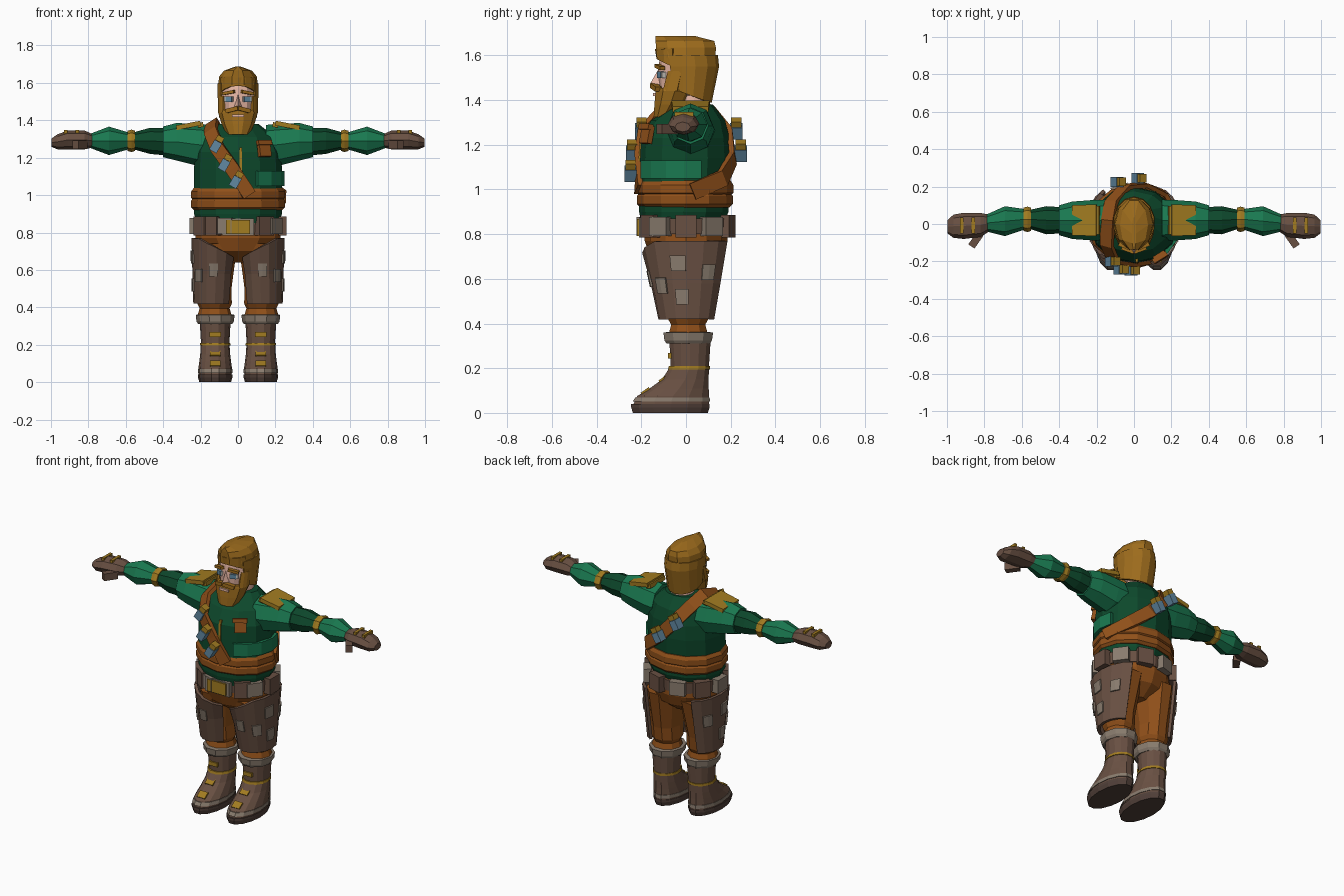
import bpy, bmesh
from math import cos, sin, pi, radians
from mathutils import Vector, Matrix, Euler

COL = dict(dark=(.004, .065, .025), green=(.01, .19, .08), gold=(.36, .20, .015), hair=(.34, .15, .012),
           orange=(.28, .08, .01), brown=(.14, .08, .055), grey=(.25, .20, .155), skin=(.82, .48, .38),
           blue=(.12, .25, .36), white=(.6, .57, .52), sole=(.08, .05, .04))
MATS = {}
for k, c in COL.items():
    MATS[k] = bpy.data.materials.new(k)
    MATS[k].diffuse_color = (*c, 1)


def make(name, mat, bm, mirror=False, thick=0):
    bmesh.ops.recalc_face_normals(bm, faces=bm.faces)
    me = bpy.data.meshes.new(name)
    bm.to_mesh(me)
    bm.free()
    me.materials.append(MATS[mat])
    ob = bpy.data.objects.new(name, me)
    bpy.context.collection.objects.link(ob)
    if thick:
        m = ob.modifiers.new("thickness", 'SOLIDIFY')
        m.thickness, m.offset = thick, 0
    if mirror:
        ob.modifiers.new("mirror", 'MIRROR').use_mirror_merge = False
    return ob


def skin_rings(bm, rings, closed, caps):
    vs = [[bm.verts.new(p) for p in r] for r in rings]
    n = len(vs[0])
    for a, b in zip(vs, vs[1:]):
        for i in range(n if closed else n - 1):
            j = (i + 1) % n
            bm.faces.new((a[i], a[j], b[j], b[i]))
    if caps:
        bm.faces.new(vs[0])
        bm.faces.new(vs[-1])


def loft(name, mat, rows, n=12, axis='z', mirror=False):
    """rows: (position on axis, centre a, centre b, radius a, radius b)"""
    rings = []
    for t, ca, cb, ra, rb in rows:
        pts = [(ca + ra * cos(2 * pi * i / n), cb + rb * sin(2 * pi * i / n)) for i in range(n)]
        rings.append([(a, b, t) if axis == 'z' else (t, a, b) for a, b in pts])
    bm = bmesh.new()
    skin_rings(bm, rings, True, True)
    return make(name, mat, bm, mirror)


def shell(name, mat, rows, a0, a1, n=8, thick=.02, mirror=False):
    """open curved sheet; rows: (z or function of 0..1, cx, cy, rx, ry)"""
    rings = []
    for z, cx, cy, rx, ry in rows:
        r = []
        for i in range(n + 1):
            f = i / n
            a = radians(a0 + (a1 - a0) * f)
            r.append((cx + rx * cos(a), cy + ry * sin(a), z(f) if callable(z) else z))
        rings.append(r)
    bm = bmesh.new()
    skin_rings(bm, rings, False, False)
    return make(name, mat, bm, mirror, thick)


def box(name, mat, loc, size, rot=(0, 0, 0), mirror=False):
    bm = bmesh.new()
    m = Matrix.Translation(loc) @ Euler([radians(r) for r in rot]).to_matrix().to_4x4() @ Matrix.Diagonal((*size, 1))
    bmesh.ops.create_cube(bm, size=1, matrix=m)
    return make(name, mat, bm, mirror)


# Torso, waist sash and belt
loft("jacket", 'dark', [(.85, 0, -.015, .22, .185), (.9, 0, -.01, .235, .2), (1.03, 0, -.01, .235, .203),
     (1.14, 0, -.005, .235, .205), (1.23, 0, -.005, .23, .2), (1.31, 0, .01, .2, .165), (1.38, 0, .035, .11, .085)])
loft("sash_lower", 'orange', [(.92, 0, -.005, .235, .2), (.935, 0, -.005, .25, .215), (.97, 0, -.005, .25, .215), (.985, 0, -.005, .24, .205)])
loft("sash_upper", 'orange', [(.975, 0, -.005, .24, .205), (.985, 0, -.005, .25, .217), (1.02, 0, -.005, .25, .217), (1.04, 0, -.005, .235, .205)])
shell("jacket_side_panel", 'green', [(1.05, 0, -.005, .238, .21), (1.13, 0, -.005, .238, .21)], -65, 20, 4)
loft("belt", 'brown', [(.8, 0, 0, .235, .19), (.87, 0, 0, .24, .195)])
for i in range(10):
    a = -90 + 36 * (i + .5) if i else None
    for s in ([a] if a is not None else [-54, -126]):
        r = radians(s)
        box("belt_pouch", 'grey' if i % 2 else 'brown', (.238 * cos(r), .195 * sin(r), .835),
            (.045, .095, .085 if i % 2 else .1), (0, 0, s))
box("belt_buckle", 'grey', (0, -.195, .83), (.17, .03, .09))
box("buckle_plate", 'gold', (0, -.205, .83), (.13, .03, .075))

# Chest details
box("chest_pocket", 'orange', (.14, -.175, 1.245), (.07, .025, .08), (-12, 0, 32))
box("pocket_flap", 'orange', (.14, -.18, 1.28), (.085, .025, .025), (-12, 0, 32))
box("placket", 'gold', (.015, -.2, 1.17), (.014, .02, .17), (-4, 0, 0))
for k in range(3):
    loft("collar_ring", 'white', [(1.29 + .022 * k, 0, -.03 + .012 * k, .085, .12), (1.305 + .022 * k, 0, -.03 + .012 * k, .08, .11)])

# Bandolier strap over the shoulder
path = [Vector(p) for p in [(.06, -.212, 1.0), (-.03, -.215, 1.14), (-.11, -.195, 1.25), (-.145, -.115, 1.34), (-.14, .02, 1.385),
        (-.12, .12, 1.345), (-.05, .195, 1.25), (.05, .21, 1.14), (.16, .165, 1.05), (.245, .03, .99)]]
rings = []
for i, p in enumerate(path):
    t = (path[min(i + 1, len(path) - 1)] - path[max(i - 1, 0)]).normalized()
    nrm = Vector((p.x, p.y, max(0, (p.z - 1.2) * 1.2))).normalized()
    side = t.cross(nrm).normalized() * .038
    nrm = nrm * .012
    rings.append([p + side + nrm, p - side + nrm, p - side - nrm, p + side - nrm])
bm = bmesh.new()
skin_rings(bm, rings, True, True)
make("bandolier_strap", 'orange', bm)
for x, y, z in [(-.12, -.2, 1.26), (-.075, -.242, 1.16), (-.015, -.248, 1.07), (-.09, .225, 1.26), (.02, .245, 1.16)]:
    box("vial", 'blue', (x, y, z), (.045, .055, .06), (0, 30, 0))
    box("vial_cap", 'gold', (x + .023, y, z + .04), (.04, .045, .03), (0, 30, 0))

# Arms
loft("shoulder_sleeve", 'green', [(.15, .02, 1.265, .11, .11), (.22, .02, 1.27, .108, .112), (.33, .02, 1.285, .1, .1), (.4, .02, 1.285, .08, .082)], 8, 'x', True)
loft("upper_arm", 'dark', [(.39, .02, 1.285, .07, .072), (.47, .02, 1.29, .075, .07), (.56, .025, 1.29, .05, .045)], 8, 'x', True)
loft("elbow_band", 'gold', [(.55, .025, 1.29, .062, .054), (.57, .025, 1.29, .068, .06), (.59, .025, 1.29, .062, .054)], 8, 'x', True)
loft("forearm", 'green', [(.585, .025, 1.29, .055, .045), (.69, .015, 1.29, .08, .076), (.79, .005, 1.29, .045, .038)], 8, 'x', True)
shell("shoulder_plate", 'gold', [(1.385, .2, .02, 0, .085), (1.36, .33, .02, 0, .08)], -90, 90, 4, .025, True)
box("shoulder_plate_rim", 'gold', (.2, .02, 1.375), (.03, .15, .025), (0, 12, 0), True)

# Gloves
loft("glove", 'brown', [(.775, .005, 1.29, .045, .035), (.82, -.005, 1.295, .064, .05), (.91, -.01, 1.295, .07, .05),
     (.965, -.012, 1.285, .062, .04), (.998, -.015, 1.28, .035, .022)], 8, 'x', True)
box("thumb", 'brown', (.845, -.085, 1.27), (.085, .04, .045), (0, 0, -55), True)
for x in (.86, .92):
    box("knuckle_band", 'gold', (x, -.008, 1.337), (.018, .085, .02), mirror=True)

# Trousers
loft("hips", 'orange', [(.64, 0, 0, .07, .08), (.7, 0, 0, .18, .16), (.77, 0, 0, .228, .185), (.87, 0, 0, .225, .185)])
loft("trouser_leg", 'orange', [(.32, .125, .015, .075, .075), (.36, .125, .01, .09, .09), (.395, .125, .01, .08, .08), (.42, .125, .01, .092, .095),
     (.5, .125, .01, .09, .105), (.74, .115, .005, .112, .165)], 10, mirror=True)


def chap(z, grow=0):
    t = (.76 - z) / .34
    return (.122 + .01 * t, .005 * t, .118 - .02 * t + grow, .188 - .068 * t + grow)


# Leg guards with sewn patches
shell("leg_guard", 'brown', [(lambda f: .67 + .1 * min(1, f * 2.2), *chap(.76)), (.58, *chap(.58)), (.42, *chap(.42))], -142, 72, 9, .018, True)
for z, a in [(.67, -12), (.6, -88), (.57, -45), (.52, -8), (.63, 35)]:
    shell("guard_patch", 'grey', [(z + .035, *chap(z + .035, .01)), (z - .035, *chap(z - .035, .01))], a - 11, a + 11, 2, .012, True)

# Boots
X = .122
loft("boot_sole", 'sole', [(0, X, -.07, .085, .172), (.025, X, -.07, .092, .18), (.04, X, -.07, .092, .18)], 14, mirror=True)
loft("boot", 'brown', [(.035, X, -.067, .088, .174), (.075, X, -.058, .09, .165), (.11, X, -.03, .085, .135), (.15, X, -.003, .08, .107),
     (.21, X, .017, .076, .088), (.33, X, .018, .083, .095)], 14, mirror=True)
loft("boot_welt", 'grey', [(.05, X, -.066, .093, .178), (.07, X, -.06, .092, .17)], 14, mirror=True)
loft("boot_cuff", 'grey', [(.31, X, .01, .09, .102), (.325, X, .01, .1, .112), (.36, X, .01, .104, .117), (.362, X, .01, .08, .09)], 10, mirror=True)
loft("boot_ring", 'gold', [(.195, X, .013, .082, .096), (.21, X, .015, .08, .094)], 14, mirror=True)
box("boot_badge", 'gold', (X, -.073, .255), (.06, .015, .025), mirror=True)
for y, z in [(-.1, .15), (-.18, .095)]:
    box("boot_buckle", 'gold', (X, y, z), (.055, .045, .018), (35, 0, 0), True)

# Head and face
loft("head", 'skin', [(1.3, 0, .04, .075, .07), (1.42, 0, .035, .07, .07), (1.44, 0, -.015, .09, .105), (1.5, 0, -.018, .097, .108),
     (1.57, 0, -.015, .097, .105), (1.63, 0, -.01, .08, .1)])
bm = bmesh.new()
nv = [bm.verts.new(p) for p in [(-.022, -.115, 1.47), (.022, -.115, 1.47), (0, -.16, 1.475), (0, -.12, 1.545)]]
for f in [(0, 1, 2), (0, 2, 3), (1, 2, 3), (0, 1, 3)]:
    bm.faces.new([nv[i] for i in f])
make("nose", 'skin', bm)
box("eye_white", 'white', (.048, -.108, 1.513), (.05, .02, .026), (0, 0, 24), True)
box("iris", 'blue', (.047, -.113, 1.513), (.035, .02, .028), (0, 0, 24), True)
box("eyebrow", 'hair', (.05, -.117, 1.548), (.065, .025, .016), (0, 10, 22), True)

# Hair and beard
loft("hair_top", 'hair', [(1.59, 0, 0, .107, .138), (1.635, 0, 0, .1, .141), (1.665, 0, -.005, .075, .138), (1.688, 0, -.05, .012, .09)], 10)
shell("hair_back", 'hair', [(1.6, 0, .003, .1, .13), (1.55, 0, .008, .102, .13), (lambda f: 1.455 - .065 * sin(pi * f), 0, .005, .095, .1)],
      -36, 216, 10, .02)
shell("fringe", 'hair', [(1.63, 0, 0, .098, .132), (lambda f: 1.55 + .035 * sin(pi * f), 0, -.01, .098, .115)], -155, -25, 6, .014)
loft("beard", 'hair', [(1.325, 0, -.1, .06, .047), (1.38, 0, -.07, .088, .075), (1.44, 0, -.05, .106, .09), (1.455, 0, -.05, .1, .088)], 10)
shell("sideburn", 'hair', [(1.53, 0, -.01, .1, .1), (1.44, 0, -.03, .1, .105)], -42, -5, 3, .014, True)
box("moustache", 'hair', (.03, -.135, 1.457), (.07, .03, .022), (0, 14, 20), True)
box("mouth", 'skin', (0, -.137, 1.425), (.065, .02, .014))
